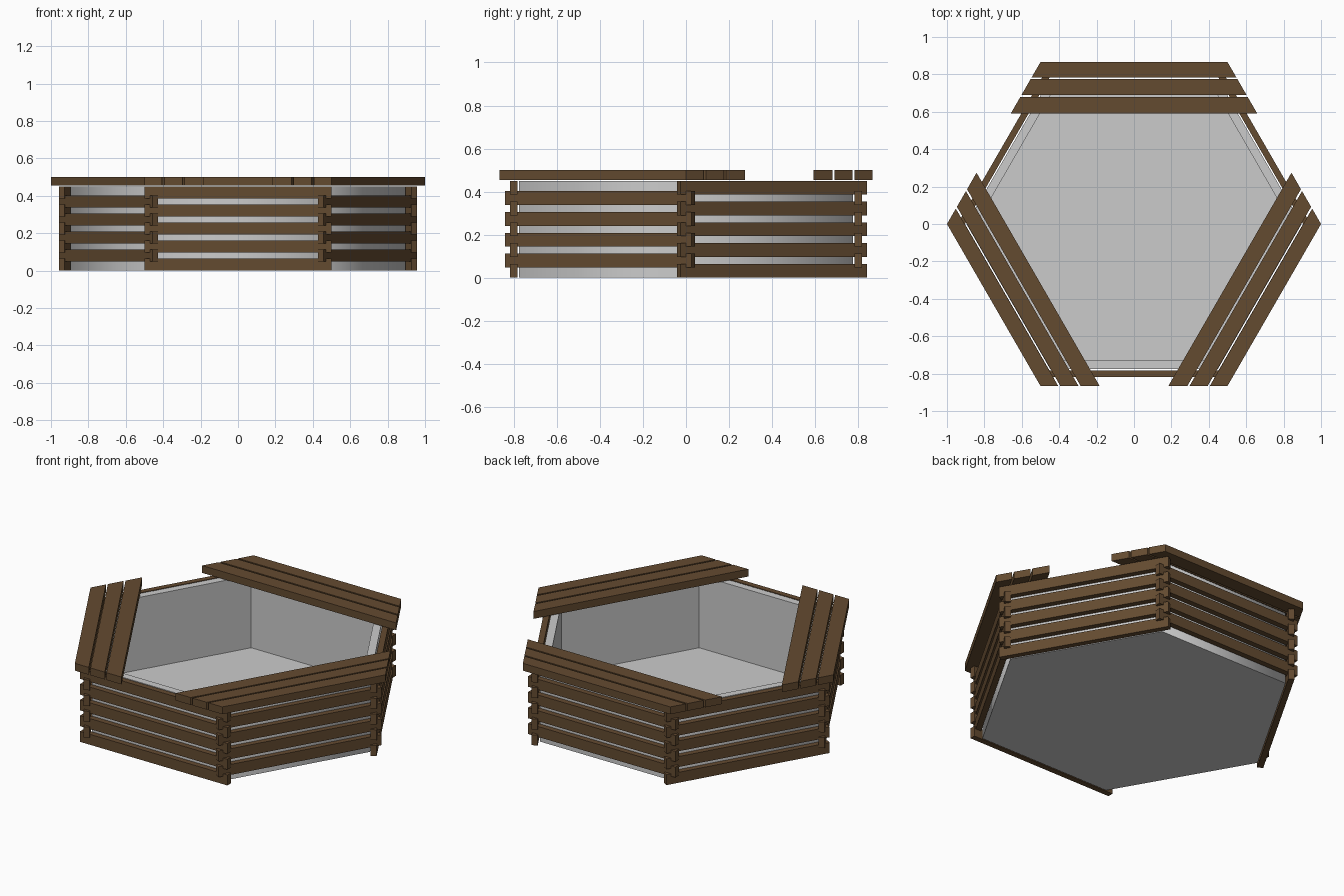
import bpy, bmesh
from math import cos, sin, radians, sqrt
from mathutils import Matrix

if "Cube" in bpy.data.objects:
    bpy.data.objects.remove(bpy.data.objects["Cube"])

wood = bpy.data.materials.new("brown_wood")
wood.diffuse_color = (0.127, 0.07, 0.03, 1)
wood.use_nodes = True
wood.node_tree.nodes["Principled BSDF"].inputs["Base Color"].default_value = wood.diffuse_color


def finish(bm, name, mat=None):
    bmesh.ops.recalc_face_normals(bm, faces=bm.faces)
    me = bpy.data.meshes.new(name)
    bm.to_mesh(me)
    bm.free()
    ob = bpy.data.objects.new(name, me)
    bpy.context.collection.objects.link(ob)
    if mat:
        me.materials.append(mat)
    return ob


def prism(name, outline, z0, z1, angle):
    """Plank: plan outline raised from z0 to z1, turned about the centre."""
    bm = bmesh.new()
    lo = [bm.verts.new((x, y, z0)) for x, y in outline]
    hi = [bm.verts.new((x, y, z1)) for x, y in outline]
    bm.faces.new(lo)
    bm.faces.new(hi)
    for i in range(len(lo)):
        j = (i + 1) % len(lo)
        bm.faces.new((lo[i], lo[j], hi[j], hi[i]))
    bm.transform(Matrix.Rotation(radians(angle), 4, 'Z'))
    finish(bm, name, wood)


# Walls: six sides of log-cabin planks, alternating five and four courses
PITCH, HEIGHT = 0.0965, 0.064
wall = [(-0.5, 0.783), (0.5, 0.783), (0.5, 0.817), (-0.5, 0.817)]
for side in range(6):
    four = side % 2 == 0          # side 0 is the back
    for k in range(4 if four else 5):
        z = k * PITCH + (PITCH / 2 if four else 0)
        prism(f"wall_{side}_plank_{k}", wall, z, z + HEIGHT, side * 60)

# Seats: three mitred boards over every four-course side
R = sqrt(3) / 2


def half(y):
    return 0.5 + (R - y) / sqrt(3)


for side in (0, 2, 4):
    for k, (ya, yb) in enumerate(((0.784, R), (0.69, 0.774), (0.592, 0.68))):
        board = [(-half(ya), ya), (half(ya), ya), (half(yb), yb), (-half(yb), yb)]
        prism(f"seat_{side}_board_{k}", board, 0.455, 0.5, side * 60)

# Liner: thick-walled hexagonal tub with a thin floor
bm = bmesh.new()
rings = []
for apothem, z in ((0.776, 0), (0.776, 0.45), (0.731, 0.45), (0.731, 0.006)):
    r = apothem / R
    rings.append([bm.verts.new((r * cos(radians(60 * i)), r * sin(radians(60 * i)), z))
                  for i in range(6)])
bm.faces.new(rings[0])
bm.faces.new(rings[3])
for n in range(3):
    for i in range(6):
        j = (i + 1) % 6
        f = bm.faces.new((rings[n][i], rings[n][j], rings[n + 1][j], rings[n + 1][i]))
        f.smooth = n == 0         # outside is shaded round
for e in bm.edges:
    e.smooth = all(f.smooth for f in e.link_faces)
finish(bm, "liner")
